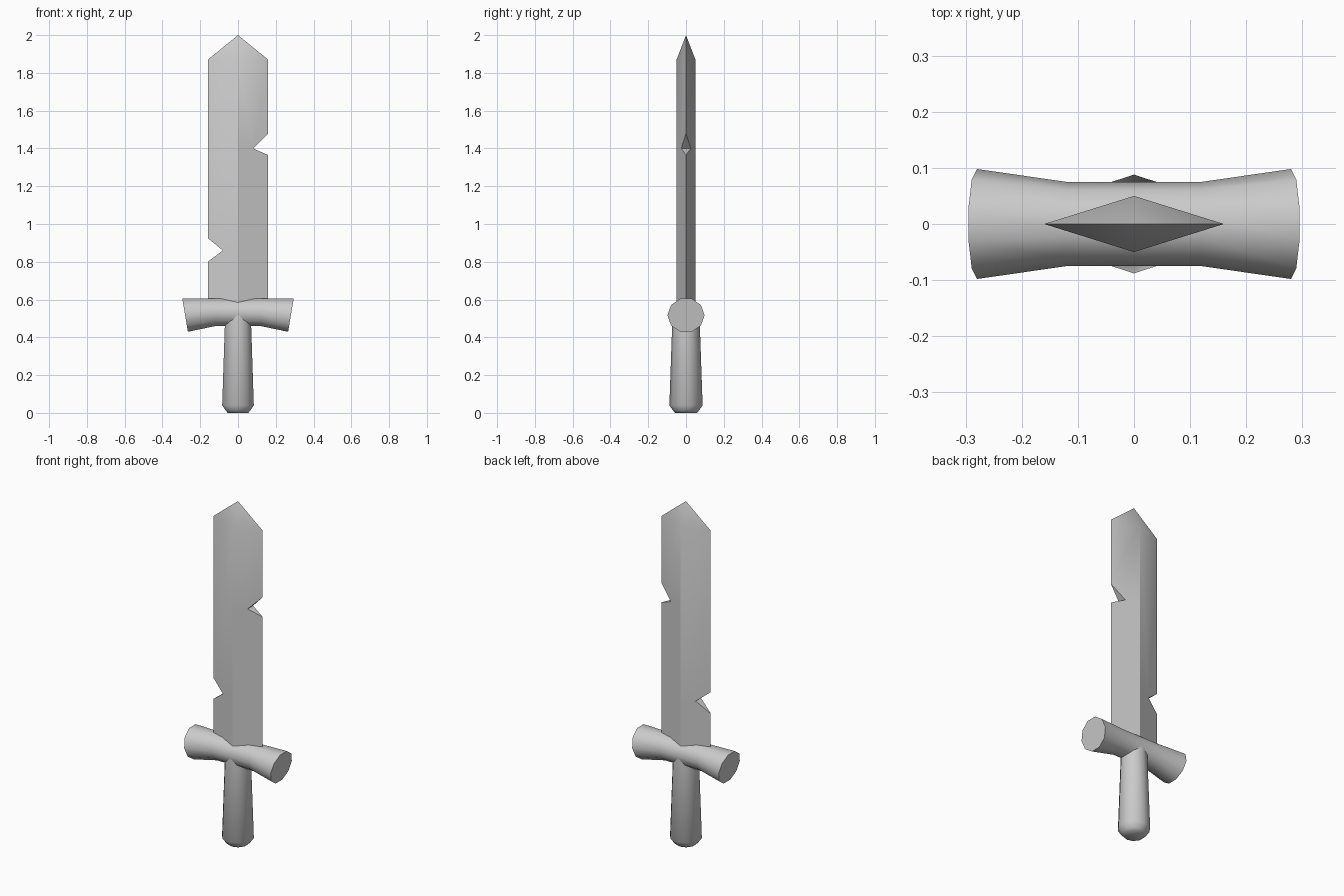
import bpy, bmesh, math

cube = bpy.data.objects.get("Cube")
if cube:
    bpy.data.objects.remove(cube, do_unlink=True)

GREY = (0.6, 0.6, 0.6, 1)
grey = bpy.data.materials.new("plain grey")
grey.use_nodes = True
grey.diffuse_color = GREY
grey.node_tree.nodes["Principled BSDF"].inputs["Base Color"].default_value = GREY


def finish(bm, name, angle):
    """Turn a bmesh into a smooth-shaded object with sharp corners."""
    bmesh.ops.remove_doubles(bm, verts=bm.verts, dist=0.0001)
    bmesh.ops.recalc_face_normals(bm, faces=bm.faces)
    mesh = bpy.data.meshes.new(name)
    bm.to_mesh(mesh)
    bm.free()
    mesh.materials.append(grey)
    obj = bpy.data.objects.new(name, mesh)
    bpy.context.collection.objects.link(obj)
    bpy.ops.object.select_all(action='DESELECT')
    obj.select_set(True)
    bpy.context.view_layer.objects.active = obj
    bpy.ops.object.shade_smooth_by_angle(angle=math.radians(angle))


def loft(name, rings, angle):
    """Skin a list of closed rings and cap both ends."""
    bm = bmesh.new()
    loops = [[bm.verts.new(p) for p in ring] for ring in rings]
    for a, b in zip(loops, loops[1:]):
        for i in range(len(a)):
            j = (i + 1) % len(a)
            bm.faces.new((a[i], a[j], b[j], b[i]))
    bm.faces.new(loops[0])
    bm.faces.new(loops[-1])
    finish(bm, name, angle)


SIDES = 10
TURNS = [2 * math.pi * i / SIDES for i in range(SIDES)]

# Handle: tapered grip with a bevelled pommel end
loft("handle", [[(r * math.sin(t), r * math.cos(t), z) for t in TURNS]
                for z, r in [(0, 0.057), (0.012, 0.068), (0.04, 0.088), (0.53, 0.071)]], 50)

# Guard: waisted crossbar with slanted ends
guard_rings = []
for x, zc, ry, rz, slant in [(-0.28, 0.517, 0.098, 0.092, -0.17), (-0.12, 0.532, 0.075, 0.076, 0),
                             (0.12, 0.532, 0.075, 0.076, 0), (0.28, 0.517, 0.098, 0.092, 0.17)]:
    guard_rings.append([(x + slant * rz * math.sin(t), ry * math.cos(t), zc + rz * math.sin(t))
                        for t in TURNS])
loft("guard", guard_rings, 50)

# Blade: diamond section with one notch in each cutting edge
HALF_W, HALF_T = 0.16, 0.05
BASE, SHOULDER, TIP = 0.56, 1.87, 2.0
bm = bmesh.new()


def face(*points):
    bm.faces.new([bm.verts.new(p) for p in points])


for side, low, apex_x, apex_z, high in [(1, 1.365, 0.08, 1.4, 1.48),
                                        (-1, 0.8, 0.08, 0.86, 0.925)]:
    edge = side * HALF_W
    depth = HALF_T * (1 - apex_x / HALF_W)
    front, back = [(side * apex_x, y, apex_z) for y in (-depth, depth)]
    for y, apex in [(-HALF_T, front), (HALF_T, back)]:
        ridge = (0, y, SHOULDER)
        mid = (0, y, apex_z)
        face((0, y, BASE), (edge, 0, BASE), (edge, 0, low), apex, mid)
        face(mid, apex, (edge, 0, high), (edge, 0, SHOULDER), ridge)
        face(ridge, (edge, 0, SHOULDER), (0, 0, TIP))
        # keep the opposite ridge split at the same heights
    for z in (low, high):
        face((edge, 0, z), front, back)
    face((0, -HALF_T, BASE), (edge, 0, BASE), (0, HALF_T, BASE))
finish(bm, "blade", 40)
